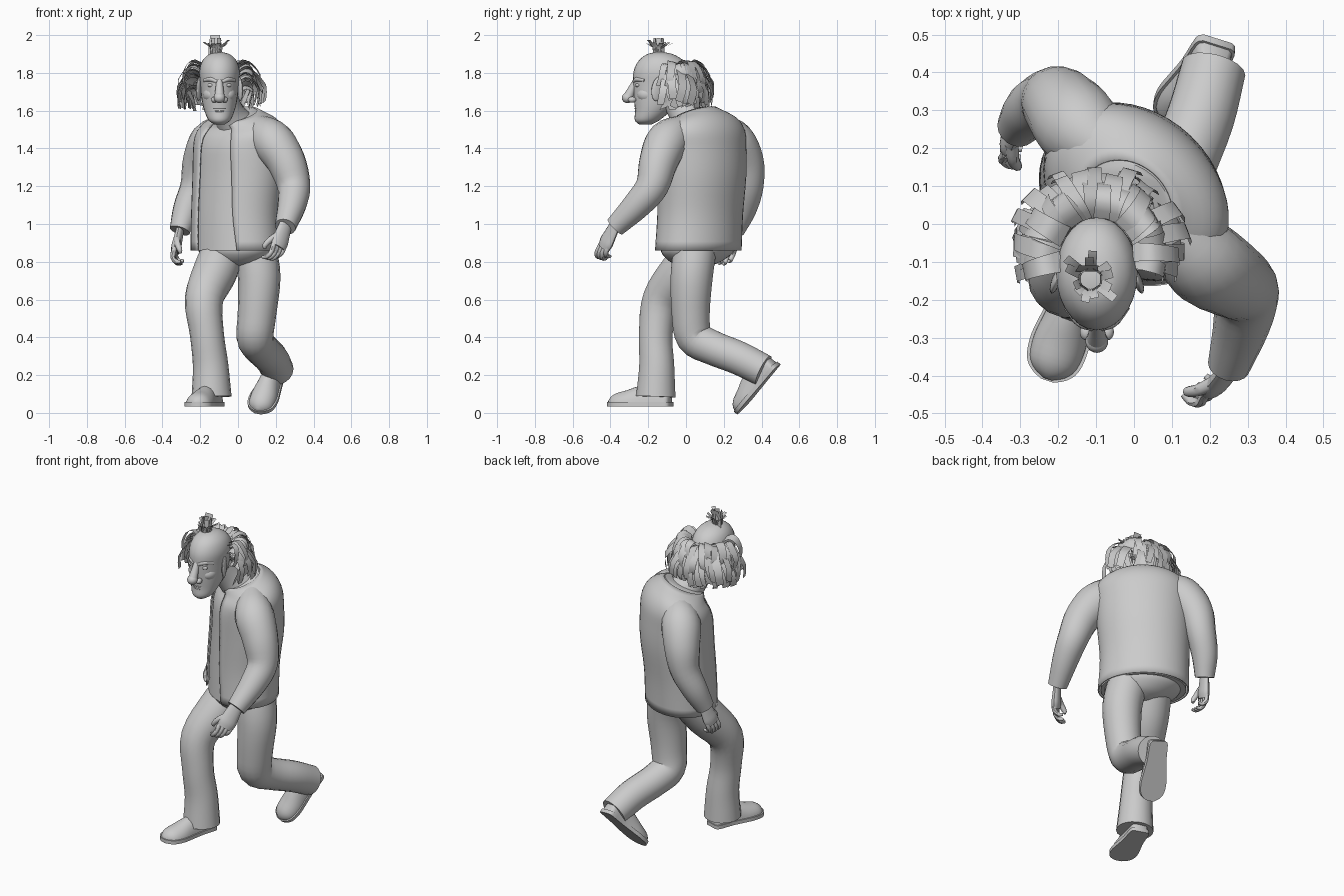
import bpy, bmesh, math, random
from mathutils import Vector, Matrix

if "Cube" in bpy.data.objects:
    bpy.data.objects.remove(bpy.data.objects["Cube"])
random.seed(4)
V = Vector
TAU = math.tau


def build(name, verts, faces, angle=45):
    me = bpy.data.meshes.new(name)
    me.from_pydata([tuple(v) for v in verts], [], faces)
    bm = bmesh.new()
    bm.from_mesh(me)
    bmesh.ops.recalc_face_normals(bm, faces=bm.faces)
    bm.to_mesh(me)
    bm.free()
    me.shade_smooth()
    me.set_sharp_from_angle(angle=math.radians(angle))
    ob = bpy.data.objects.new(name, me)
    bpy.context.collection.objects.link(ob)
    return ob


def loft(name, rings, closed=True, caps=True):
    n, verts, faces = len(rings[0]), [p for r in rings for p in r], []
    for i in range(len(rings) - 1):
        for j in range(n if closed else n - 1):
            k = (j + 1) % n
            faces.append((i * n + j, i * n + k, (i + 1) * n + k, (i + 1) * n + j))
    if caps and closed:
        faces += [tuple(range(n)), tuple(range(len(verts) - n, len(verts)))]
    return build(name, verts, faces)


def spline(pts, n=4):
    # Catmull-Rom resampling of tuples of any length
    P = [V(p) for p in pts]
    P = [P[0] * 2 - P[1]] + P + [P[-1] * 2 - P[-2]]
    out = []
    for i in range(1, len(P) - 2):
        a, b, c, d = P[i - 1:i + 3]
        for k in range(n):
            t = k / n
            out.append(0.5 * (2 * b + (c - a) * t + (2 * a - 5 * b + 4 * c - d) * t * t
                              + (3 * b - a - 3 * c + d) * t ** 3))
    return out + [P[-2]]


def tube(name, pts, side=(1, 0, 0), flat=1.0, seg=18):
    # points are (x, y, z, radius)
    S, rings = spline(pts), []
    for i, p in enumerate(S):
        t = (S[min(i + 1, len(S) - 1)] - S[max(i - 1, 0)]).xyz.normalized()
        u = (V(side) - t * V(side).dot(t)).normalized()
        v = t.cross(u)
        rings.append([p.xyz + p[3] * (u * math.cos(TAU * j / seg) + v * flat * math.sin(TAU * j / seg))
                      for j in range(seg)])
    return loft(name, rings)


def ball(name, loc, r, rot=(0, 0, 0)):
    bpy.ops.mesh.primitive_uv_sphere_add(segments=18, ring_count=12, location=loc, rotation=rot)
    ob = bpy.context.object
    ob.name, ob.scale = name, r
    ob.data.shade_smooth()
    return ob


# Torso: sections (z, cx, cy, half width, half depth), turned toward the viewer's left
FACE, SIDE = V((-.66, -.75, 0)), V((.75, -.66, 0))
body = [(.86, -.015, .065, .255, .20), (1.05, -.015, .075, .25, .20), (1.25, 0, .085, .26, .205),
        (1.4, .005, .085, .265, .20), (1.5, .01, .085, .265, .185), (1.57, .005, .08, .225, .15),
        (1.62, -.02, .05, .13, .11)]


def section(s, a0=0.0, a1=TAU, n=32, k=1.0, last=False):
    z, cx, cy, a, b = s
    m, ring = (n - 1 if last else n), []
    for j in range(n):
        t = a0 + (a1 - a0) * j / m
        dip = V((0, 0, -.2 * max(0, z - 1.4) * (1 + math.cos(t))))   # neckline lower in front
        ring.append(V((cx, cy, z)) + dip + FACE * b * k * math.cos(t) + SIDE * a * k * math.sin(t))
    return ring


loft("shirt", [section(s, k=.95) for s in spline(body)])
jacket = loft("jacket", [section(s, .3 + .45 * (1.62 - s[0]), TAU - .42, 40, 1.0, True) for s in spline(body)],
              closed=False)
mod = jacket.modifiers.new("thickness", 'SOLIDIFY')
mod.thickness, mod.offset = .008, 0
tube("neck", [(0, .05, 1.5, .11), (-.05, -.01, 1.59, .083), (-.09, -.08, 1.7, .075)])

# Trousers
loft("trouser_seat", [section(s) for s in spline(
    [(.775, .005, .05, .06, .07), (.8, .0, .05, .14, .13), (.85, -.01, .06, .21, .175),
     (.9, -.01, .07, .22, .18)])])
tube("front_trouser_leg", [(-.075, .075, .87, .11), (-.12, -.02, .75, .118), (-.18, -.13, .6, .102),
                           (-.165, -.16, .42, .09), (-.145, -.155, .25, .094), (-.14, -.16, .085, .106)])
tube("rear_trouser_leg", [(.085, .05, .88, .115), (.112, .03, .72, .113), (.1, .025, .52, .102), (.09, .045, .4, .098),
                          (.12, .14, .345, .092), (.175, .28, .29, .09), (.21, .41, .225, .086)])


# Shoes: built heel to toe, then placed by heel point, toe direction and up direction
def shoe(name, heel, toe, up):
    y = -V(toe).normalized()
    z = (V(up) - y * V(up).dot(y)).normalized()
    x = y.cross(z)
    M = Matrix((x, y, z)).transposed()
    prof = spline([(0, .035, .08), (.02, .05, .11), (.11, .054, .12), (.18, .064, .105), (.24, .072, .085),
                   (.295, .066, .07), (.325, .045, .052), (.342, .014, .03)], 3)
    put = lambda a, b, c: M @ V((a, b, c)) + V(heel)
    loft(name + "_upper", [[put(w * math.cos(math.pi * j / 12), -t, .01 + (h - .01) * math.sin(math.pi * j / 12))
                            for j in range(13)] for t, w, h in prof])
    loft(name + "_sole", [[put(sx * (w * 1.05 + .003), .006 - t * 1.03, h2) for sx, h2 in
                           ((-1, 0), (1, 0), (1, .022), (-1, .022))] for t, w, h in prof])


shoe("front_shoe", (-.12, -.085, .035), (-.11, -.33, 0), (0, 0, 1))
shoe("rear_shoe", (.22, .485, .245), (-.1, -.18, -.215), (-.1, -.75, .66))

# Sleeves, blending into the shoulders
tube("forward_sleeve", [(.1, 0, 1.51, .075), (.18, -.095, 1.44, .112), (.255, -.145, 1.33, .103),
                        (.295, -.18, 1.2, .088), (.285, -.26, 1.1, .076), (.25, -.375, .985, .056)])
tube("rearward_sleeve", [(-.06, .18, 1.51, .075), (-.14, .25, 1.44, .112), (-.19, .31, 1.33, .103),
                         (-.22, .325, 1.2, .086), (-.27, .3, 1.08, .074), (-.308, .255, .965, .055)])


# Hands: palm, four curled fingers and a thumb
def hand(name, wrist, knuckle, thumb, curl):
    W, K, T, C = V(wrist), V(knuckle), V(thumb).normalized(), V(curl).normalized()
    D = (K - W).normalized()
    q = lambda p, r: (*p, r)
    tube(name + "_palm", [q(W - D * .03, .038), q(W.lerp(K, .4), .047), q(W.lerp(K, .8), .051), q(K + D * .012, .044)],
         T, .5, 14)
    for i, L in enumerate((.045, .055, .052, .048)):
        s = K + T * (i - 1.5) * .025
        tube(f"{name}_finger_{i + 1}", [q(s - D * .01, .014), q(s + D * L * .8, .0135),
                                        q(s + D * L * 1.4 + C * .022, .0125),
                                        q(s + D * L * 1.45 + C * .05, .008)], T, 1, 8)
    s = W.lerp(K, .35) + T * .03
    tube(name + "_thumb", [q(s, .019), q(s + T * .025 + D * .03 + C * .015, .017),
                           q(s + T * .03 + D * .065 + C * .035, .014), q(s + T * .02 + D * .085 + C * .04, .008)],
         C, 1, 8)


hand("forward_hand", (.245, -.385, .975), (.215, -.43, .885), (-.75, -.6, 0), (-.65, .6, 0))
hand("rearward_hand", (-.31, .25, .955), (-.33, .22, .865), (-.2, -.95, 0), (.95, -.2, 0))

# Head: horizontal sections (z, cy, half width, half depth)
HX = -.098
head = spline([(1.528, -.215, .028, .035), (1.55, -.205, .058, .066), (1.6, -.175, .08, .095),
               (1.66, -.15, .094, .125), (1.74, -.135, .102, .145), (1.81, -.13, .107, .147),
               (1.865, -.132, .09, .118), (1.898, -.137, .055, .07), (1.91, -.14, .015, .02)])
loft("head", [[V((HX + rx * math.cos(TAU * j / 28), cy + ry * math.sin(TAU * j / 28), z)) for j in range(28)]
              for z, cy, rx, ry in head])
tube("nose_bridge", [(HX, -.262, 1.765, .016), (HX, -.283, 1.72, .021), (HX, -.305, 1.675, .027)])
ball("nose_tip", (HX, -.31, 1.668), (.03, .03, .028))
ball("chin", (HX, -.235, 1.557), (.04, .036, .028))
for z, w in ((1.612, .04), (1.597, .035)):
    ball("lip", (HX, -.252, z), (w, .02, .009))
for s in (-1, 1):
    ball("nostril", (HX + s * .028, -.285, 1.658), (.017, .022, .016))
    ball("eye", (HX + s * .042, -.253, 1.735), (.022, .016, .012))
    ball("cheek", (HX + s * .042, -.2, 1.685), (.046, .06, .045))
    tube("brow", [(HX + s * .012, -.272, 1.753, .011), (HX + s * .045, -.258, 1.766, .013),
                  (HX + s * .08, -.218, 1.76, .009)], (0, 0, 1))
    ball("ear", (HX + s * .108, -.15, 1.715), (.012, .034, .065), (math.radians(-10), 0, s * .35))


# Hair: flat ribbons
def ribbons(name, strips):
    verts, faces = [], []
    for path, wide in strips:
        base = len(verts)
        for i, p in enumerate(path):
            w = wide * (1.1 - .35 * i / len(path))
            verts += [p - w, p + w]
        faces += [(base + 2 * i, base + 2 * i + 1, base + 2 * i + 3, base + 2 * i + 2) for i in range(len(path) - 1)]
    build(name, verts, faces, 60)


strips = []
for z0, rmax, drop in [(1.83, .205, .1), (1.8, .225, .14), (1.76, .205, .13), (1.71, .17, .09)]:
    count = 24
    for i in range(count):
        th = math.radians(-8 + 196 * (i + random.uniform(-.4, .4)) / (count - 1))
        out = V((math.cos(th), math.sin(th), 0))
        tang = V((-out.y, out.x, 0))
        k = random.uniform(.88, 1.1)
        z = z0 + random.uniform(-.02, .012)
        prof = spline([(.095, 0), (.135, .026), (.175, .008), (rmax * k, -drop * .5), (rmax * k * .97, -drop * k)], 2)
        lean = tang * random.uniform(-.05, .05)
        path = [V((HX, -.08, z + dz)) + out * r + lean * (j / 8) ** 2 for j, (r, dz) in enumerate(prof)]
        strips.append((path, tang * random.uniform(.018, .027) + V((0, 0, random.uniform(-.012, .012)))))
ribbons("side_and_back_hair", strips)

# Top tuft: a narrow upright bunch with the ends splayed outward
tuft = []
for i in range(18):
    th = TAU * i / 18 + random.uniform(-.15, .15)
    out = V((math.cos(th), math.sin(th), 0))
    spread = random.uniform(.045, .085) if i % 3 else .025
    top = 1.955 + random.uniform(-.01, .02) if i % 3 else 1.985
    c = V((-.115, -.145, 0))
    path = [c + out * .025 + V((0, 0, 1.89)), c + out * .03 + V((0, 0, 1.935)), c + out * spread + V((0, 0, top))]
    tuft.append((path, V((-out.y, out.x, 0)) * .013))
tuft.append(([V((-.125, -.12, 1.89)), V((-.125, -.125, 1.95)), V((-.12, -.11, 2.0))], V((.03, 0, 0))))
ribbons("top_tuft", tuft)
